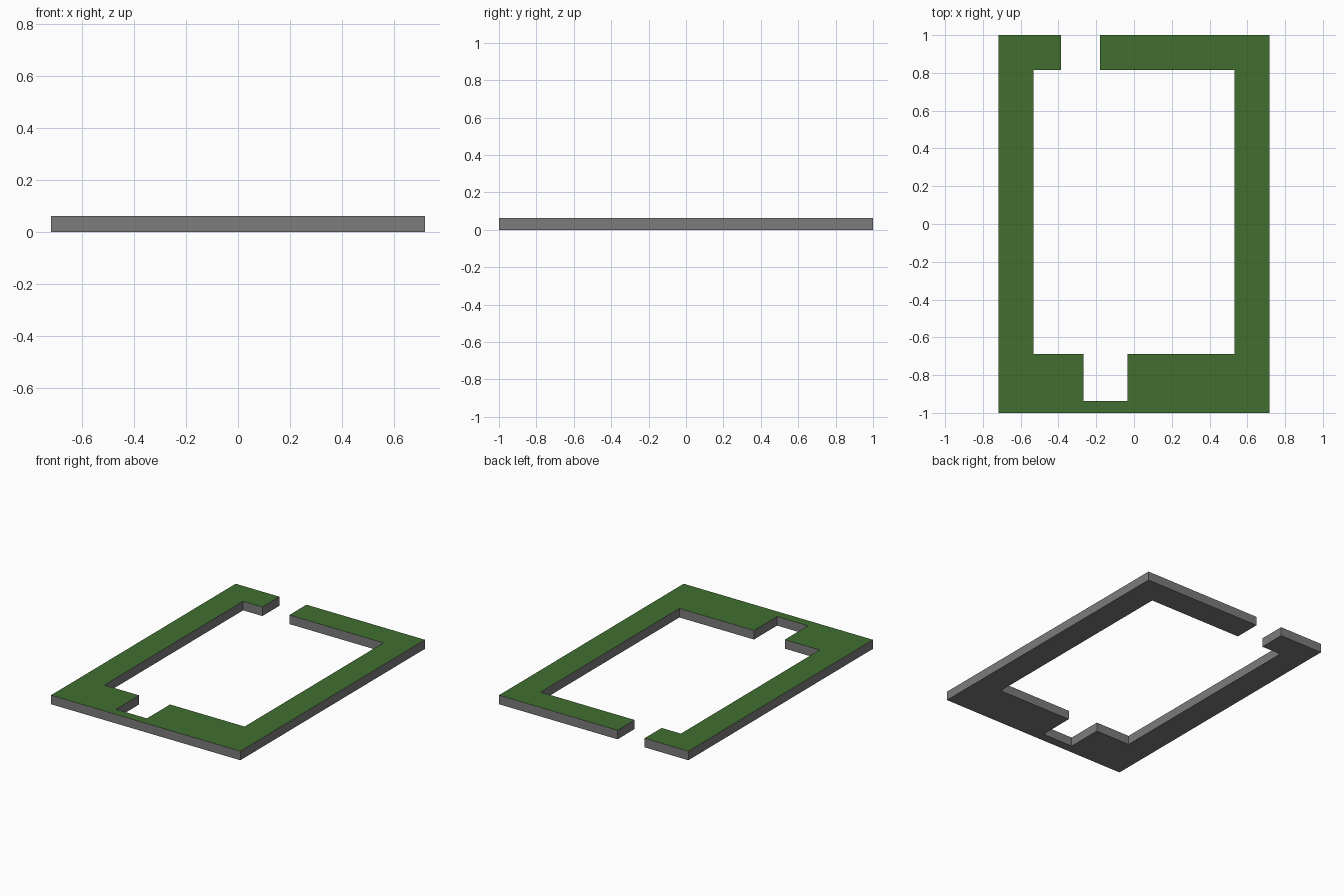
import bpy, bmesh

if "Cube" in bpy.data.objects:
    bpy.data.objects.remove(bpy.data.objects["Cube"])


def material(name, rgb):
    m = bpy.data.materials.new(name)
    m.diffuse_color = (*rgb, 1)
    m.use_nodes = True
    m.node_tree.nodes["Principled BSDF"].inputs["Base Color"].default_value = m.diffuse_color
    return m


grass = material("grass green", (0.052, 0.157, 0.030))
stone = material("stone grey", (0.2, 0.2, 0.2))

X, Y, H = 0.718, 1.0, 0.062              # outer half sizes and thickness
IX, IT, IB = 0.532, 0.815, -0.688        # inner opening: half width, top, bottom
GL, GR = -0.386, -0.181                  # gap in the back wall
NL, NR, NB = -0.268, -0.034, -0.938      # notch in the front wall

# Frame outline, counter-clockwise from the gap's left side
outline = [(GL, Y), (-X, Y), (-X, -Y), (X, -Y), (X, Y), (GR, Y), (GR, IT),
           (IX, IT), (IX, IB), (NR, IB), (NR, NB), (NL, NB), (NL, IB),
           (-IX, IB), (-IX, IT), (GL, IT)]

# Extrude the outline into a slab
bm = bmesh.new()
base = bm.faces.new([bm.verts.new((x, y, 0)) for x, y in outline])
top = bmesh.ops.extrude_face_region(bm, geom=[base], use_keep_orig=True)["geom"]
bmesh.ops.translate(bm, vec=(0, 0, H),
                    verts=[g for g in top if isinstance(g, bmesh.types.BMVert)])
bmesh.ops.recalc_face_normals(bm, faces=bm.faces)

# Green on the upward faces, grey elsewhere
for f in bm.faces:
    f.normal_update()
    f.material_index = 0 if f.normal.z > 0.5 else 1

mesh = bpy.data.meshes.new("ground_frame")
bm.to_mesh(mesh)
bm.free()
mesh.materials.append(grass)
mesh.materials.append(stone)
bpy.context.collection.objects.link(bpy.data.objects.new("ground_frame", mesh))
